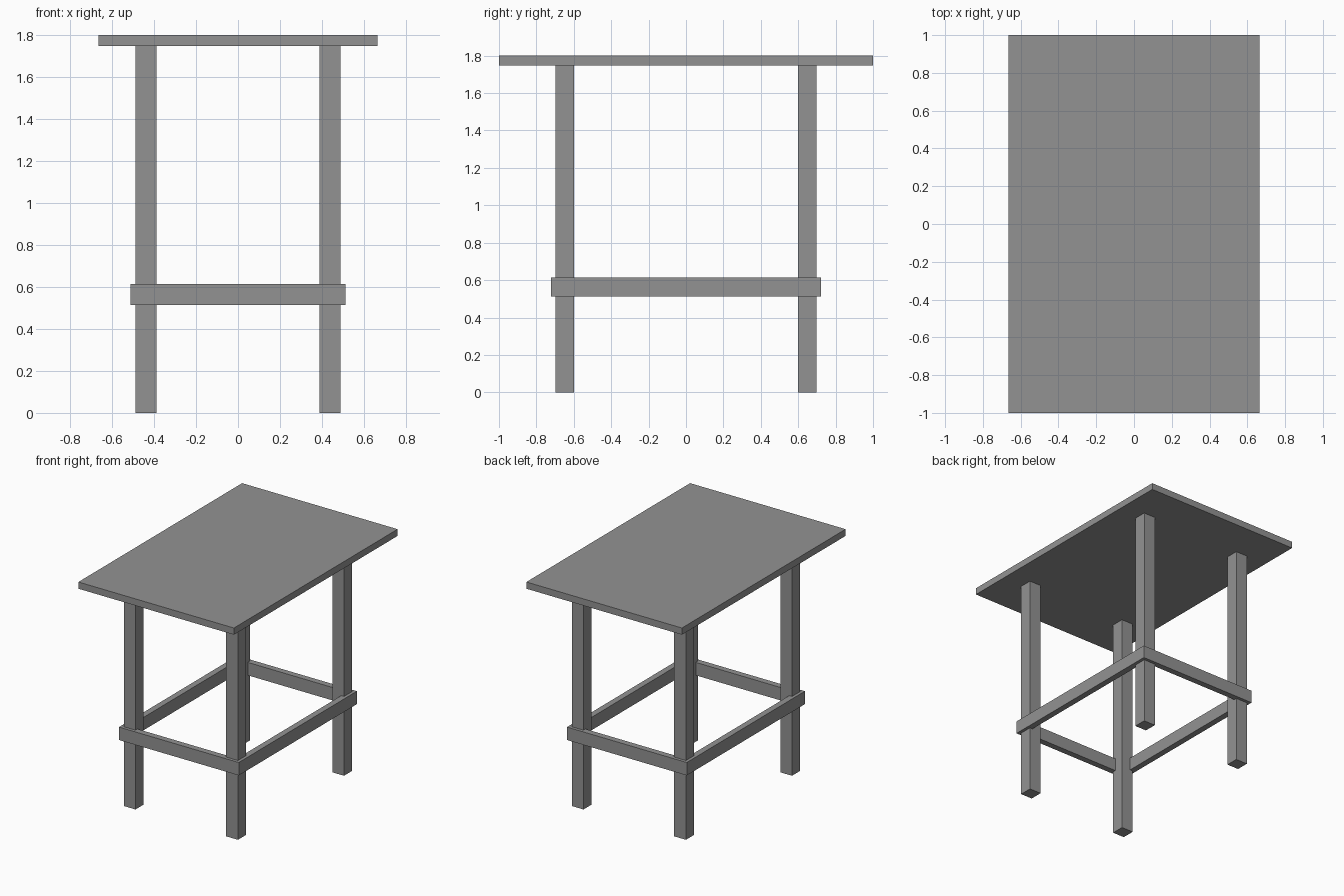
import bpy

if "Cube" in bpy.data.objects:
    bpy.data.objects.remove(bpy.data.objects["Cube"], do_unlink=True)

# Single plain grey finish
GREY = (0.29, 0.29, 0.29, 1.0)
grey = bpy.data.materials.new("grey")
grey.use_nodes = True
grey.diffuse_color = GREY
bsdf = next(n for n in grey.node_tree.nodes if n.type == 'BSDF_PRINCIPLED')
bsdf.inputs["Base Color"].default_value = GREY


def box(name, center, size):
    bpy.ops.mesh.primitive_cube_add(size=1, location=center)
    ob = bpy.context.object
    ob.name = name
    ob.scale = size
    bpy.ops.object.transform_apply(location=False, rotation=False, scale=True)
    ob.data.materials.append(grey)
    return ob


HEIGHT, TOP = 1.80, 0.052          # overall height, tabletop thickness
LEG = 0.10                         # square leg width
LEG_X, LEG_Y = 0.438, 0.648        # leg centres
RAIL_T, RAIL_H, RAIL_Z = 0.048, 0.10, 0.563
face_x, face_y = LEG_X + LEG / 2, LEG_Y + LEG / 2   # outer leg faces

# Tabletop
box("tabletop", (0, 0, HEIGHT - TOP / 2), (1.33, 2.0, TOP))

# Legs
leg_h = HEIGHT - TOP
for sx, side in ((1, "left"), (-1, "right")):
    for sy, end in ((-1, "front"), (1, "back")):
        box(f"{end}_{side}_leg", (sx * LEG_X, sy * LEG_Y, leg_h / 2), (LEG, LEG, leg_h))

# Rails, centred on the outer leg faces and lapping at the corners
for sy, end in ((-1, "front"), (1, "back")):
    box(f"{end}_rail", (0, sy * face_y, RAIL_Z), (2 * face_x + RAIL_T, RAIL_T, RAIL_H))
for sx, side in ((1, "left"), (-1, "right")):
    box(f"{side}_rail", (sx * face_x, 0, RAIL_Z), (RAIL_T, 2 * face_y + RAIL_T, RAIL_H))
